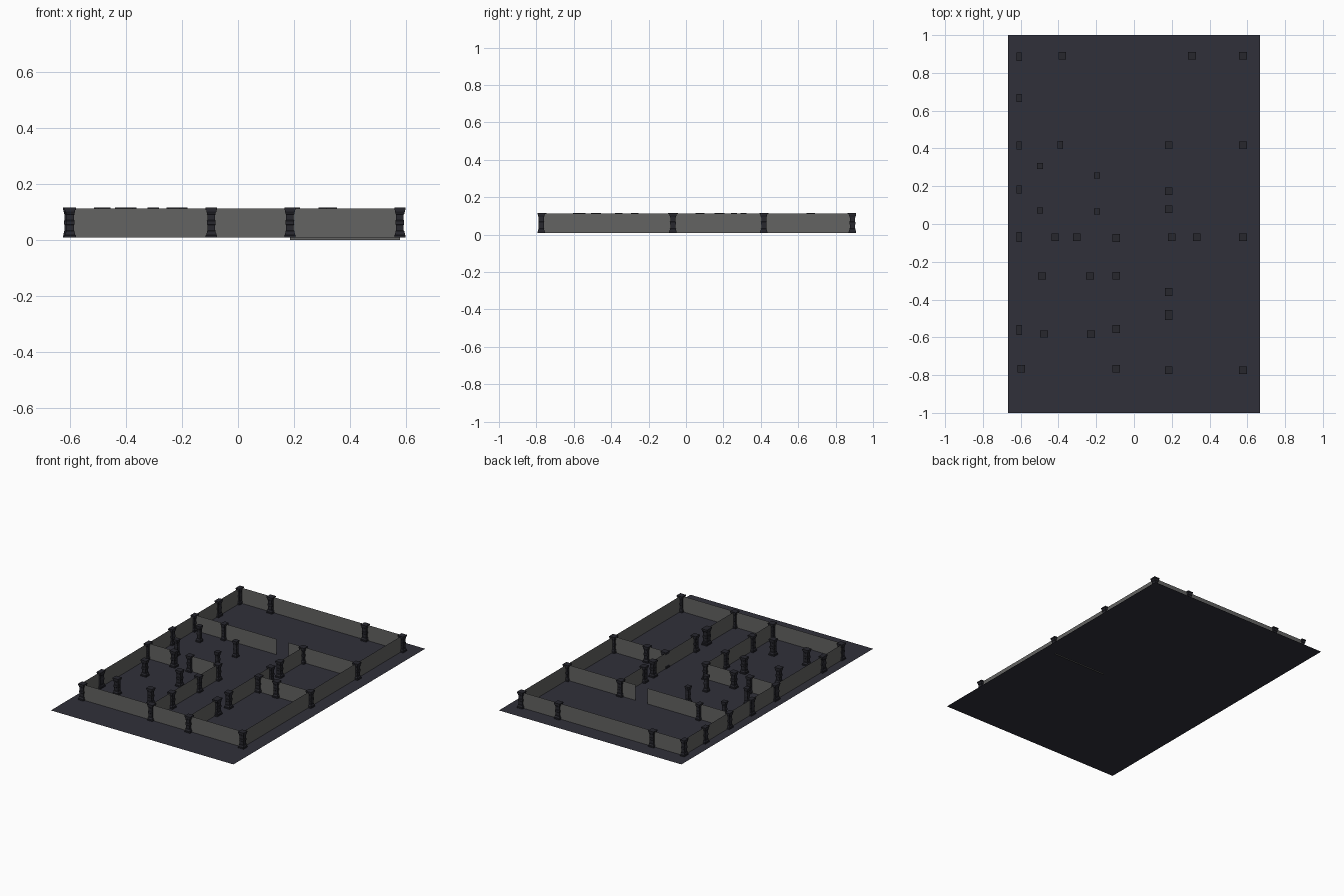
import bpy, bmesh

if "Cube" in bpy.data.objects:
    bpy.data.objects.remove(bpy.data.objects["Cube"])

def material(name, rgb):
    m = bpy.data.materials.new(name)
    m.diffuse_color = (*rgb, 1)
    m.use_nodes = True
    m.node_tree.nodes["Principled BSDF"].inputs["Base Color"].default_value = m.diffuse_color
    return m

FLOOR = material("slate floor", (0.03, 0.03, 0.042))
WALL = material("grey wall", (0.125, 0.125, 0.122))
STONE = material("dark stone", (0.02, 0.02, 0.027))

def finish(name, bm, mat):
    me = bpy.data.meshes.new(name)
    bm.to_mesh(me)
    bm.free()
    me.materials.append(mat)
    ob = bpy.data.objects.new(name, me)
    bpy.context.collection.objects.link(ob)
    return ob

Z0, Z1 = 0.009, 0.112

# floor sheet
bm = bmesh.new()
bm.faces.new([bm.verts.new(p) for p in
              ((-.667, -1, .007), (.667, -1, .007), (.667, 1, .007), (-.667, 1, .007))])
finish("floor", bm, FLOOR)

# paper-thin walls: start x, y to end x, y, and bottom height
def wall(name, x0, y0, x1, y1, z0=Z0):
    bm = bmesh.new()
    bm.faces.new([bm.verts.new(p) for p in
                  ((x0, y0, z0), (x1, y1, z0), (x1, y1, Z1), (x0, y0, Z1))])
    finish(name, bm, WALL)

L, R, F, B = -.608, .577, -.772, .894      # outer rectangle
CL, CR, M, N = -.095, .185, -.07, .418     # corridor sides and cross walls
wall("front_wall", L, F, R, F)
wall("right_wall", R, F, R, B)
wall("back_wall", R, B, L, B)
wall("left_wall", L, B, L, F)
wall("rear_cross_wall_left", L, N, -.01, N)
wall("rear_cross_wall_right", .078, N, R, N)
wall("middle_cross_wall_a", L, M, -.418, M)
wall("middle_cross_wall_b", -.302, M, CL, M)
wall("middle_cross_wall_right", CR, M, R, M, 0)
wall("corridor_left_wall", CL, F, CL, M)
wall("corridor_right_wall_a", CR, F, CR, -.481)
wall("corridor_right_wall_b", CR, -.36, CR, .079)
wall("corridor_right_wall_c", CR, .175, CR, N)

# square column: stacked rings (relative half width, height), mirrored top to bottom
HALF = [(1, 0), (1, .07), (.9, .08), (.9, .13), (.78, .17), (.78, .21),
        (.68, .23), (.68, .42), (.76, .44), (.76, .5)]
PROFILE = HALF + [(w, 1 - h) for w, h in reversed(HALF[:-1])]
BOTTOM, TOP = .009, .115

def column_mesh():
    bm = bmesh.new()
    prev = None
    for w, h in PROFILE:
        z = BOTTOM + (TOP - BOTTOM) * h
        ring = [bm.verts.new((sx * w, sy * w, z))
                for sx, sy in ((-1, -1), (1, -1), (1, 1), (-1, 1))]
        if prev:
            for i in range(4):
                j = (i + 1) % 4
                bm.faces.new((prev[i], prev[j], ring[j], ring[i]))
        else:
            bm.faces.new(ring[::-1])
        prev = ring
    bm.faces.new(prev)
    return bm

def columns(name, hx, hy, spots):
    for i, (x, y) in enumerate(spots):
        bm = column_mesh()
        for v in bm.verts:
            v.co.x = v.co.x * hx + x
            v.co.y = v.co.y * hy + y
        finish(f"{name}_{i + 1}", bm, STONE)

# columns along the left wall
columns("left_column", .015, .022,
        [(L, y) for y in (.886, .667, .416, .183)] + [(-.391, N)])
columns("left_deep_column", .015, .026, [(L, -.069), (L, -.562)])
# outer corners and back wall
columns("outer_column", .02, .02,
        [(-.598, -.766), (CL, -.766), (CR, -.774), (R, -.774), (R, M), (R, .416),
         (R, .89), (.307, .89), (-.381, .89)])
# inner wall junctions and door posts
columns("inner_column", .02, .02,
        [(CR, .416), (.201, M), (.333, M), (CL, -.074), (-.302, M), (-.418, M),
         (CL, -.275), (CL, -.556), (CR, .173), (CR, .079), (CR, -.36)])
columns("door_column", .02, .027, [(CR, -.481)])
# free-standing columns in the rooms
columns("hall_column", .016, .016,
        [(-.497, .307), (-.196, .257), (-.497, .072), (-.196, .067)])
columns("room_column", .021, .019,
        [(-.487, -.275), (-.233, -.275), (-.476, -.582), (-.228, -.584)])
